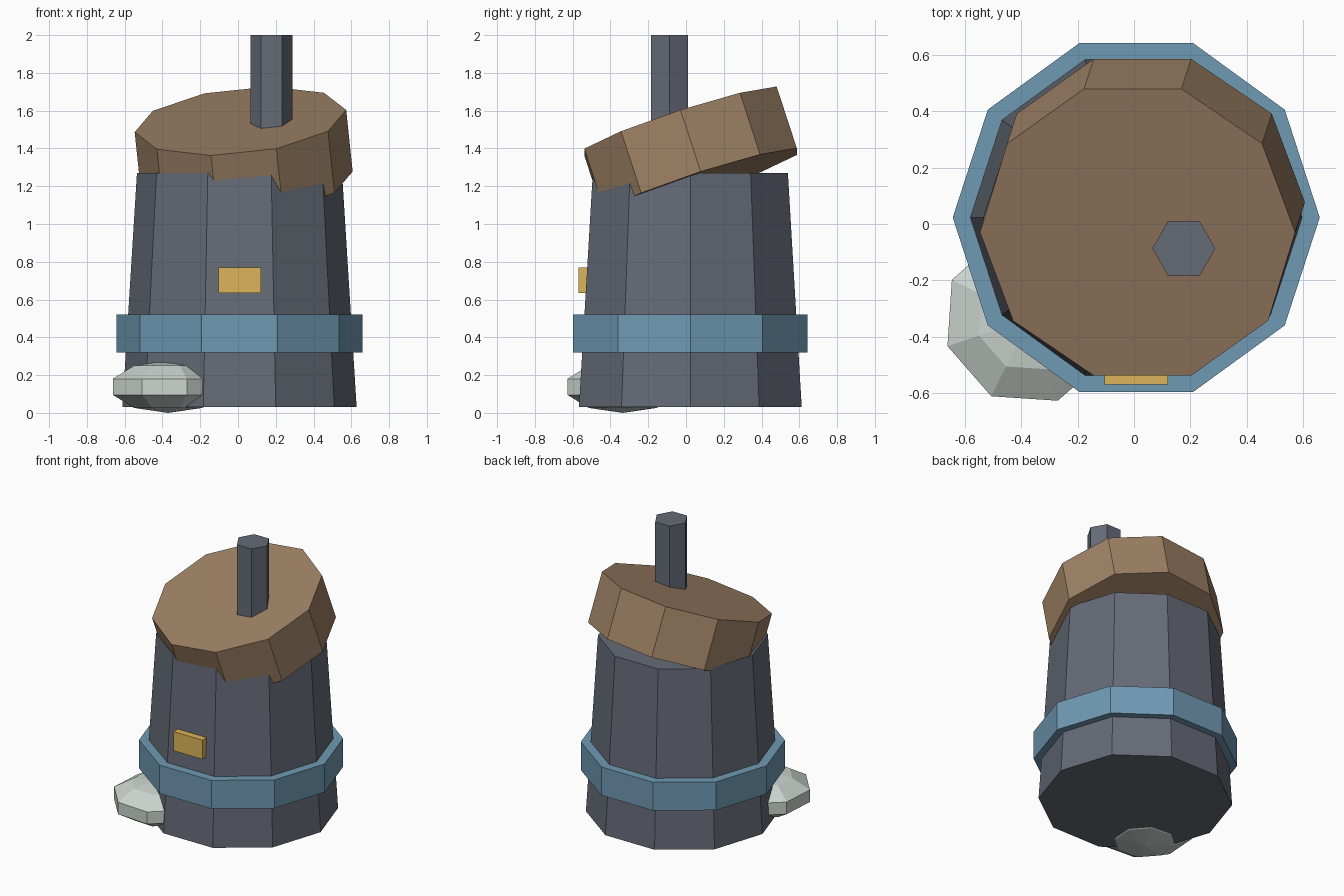
import bpy
import random
from math import radians

if "Cube" in bpy.data.objects:
    bpy.data.objects.remove(bpy.data.objects["Cube"])

random.seed(3)


def material(name, color):
    m = bpy.data.materials.new(name)
    m.diffuse_color = (*color, 1)
    m.use_nodes = True
    m.node_tree.nodes["Principled BSDF"].inputs["Base Color"].default_value = m.diffuse_color
    return m


SLATE = material("slate", (0.13, 0.145, 0.18))
BLUE = material("blue", (0.16, 0.32, 0.45))
WOOD = material("wood", (0.34, 0.22, 0.13))
GOLD = material("gold", (0.72, 0.46, 0.10))
STONE = material("stone", (0.60, 0.66, 0.62))


def finish(name, mat):
    ob = bpy.context.object
    ob.name = name
    ob.data.materials.append(mat)
    return ob


def prism(name, mat, sides, r_bottom, r_top, loc, depth, tilt=(0, 0)):
    """Flat-sided (tapered) cylinder with corners on the x axis."""
    bpy.ops.mesh.primitive_cone_add(vertices=sides, radius1=r_bottom, radius2=r_top,
                                    depth=depth, location=loc)
    ob = finish(name, mat)
    # turn the mesh so that a corner lies exactly on +x
    for v in ob.data.vertices:
        v.co.x, v.co.y = v.co.y, -v.co.x
    ob.rotation_euler = (radians(tilt[0]), radians(tilt[1]), 0)
    return ob


# Tapered body and band around it
prism("body", SLATE, 10, 0.62, 0.543, (0.008, 0.023, 0.65), 1.24)
prism("band", BLUE, 10, 0.652, 0.652, (0.008, 0.023, 0.42), 0.20)

# Tilted lid and upright handle
prism("lid", WOOD, 10, 0.563, 0.563, (0.03, 0.024, 1.382), 0.345, (18, -6))
prism("handle", SLATE, 6, 0.112, 0.112, (0.177, -0.087, 1.68), 0.64)

# Front plate
bpy.ops.mesh.primitive_cube_add(size=1, location=(0.008, -0.537, 0.7025))
plate = finish("front_plate", GOLD)
plate.scale = (0.225, 0.066, 0.135)

# Stone leaning against the foot
bpy.ops.mesh.primitive_uv_sphere_add(segments=8, ring_count=5, radius=1,
                                     location=(-0.37, -0.335, 0.138))
stone = finish("stone", STONE)
stone.scale = (0.325, 0.325, 0.138)
stone.rotation_euler.z = radians(18.7)
